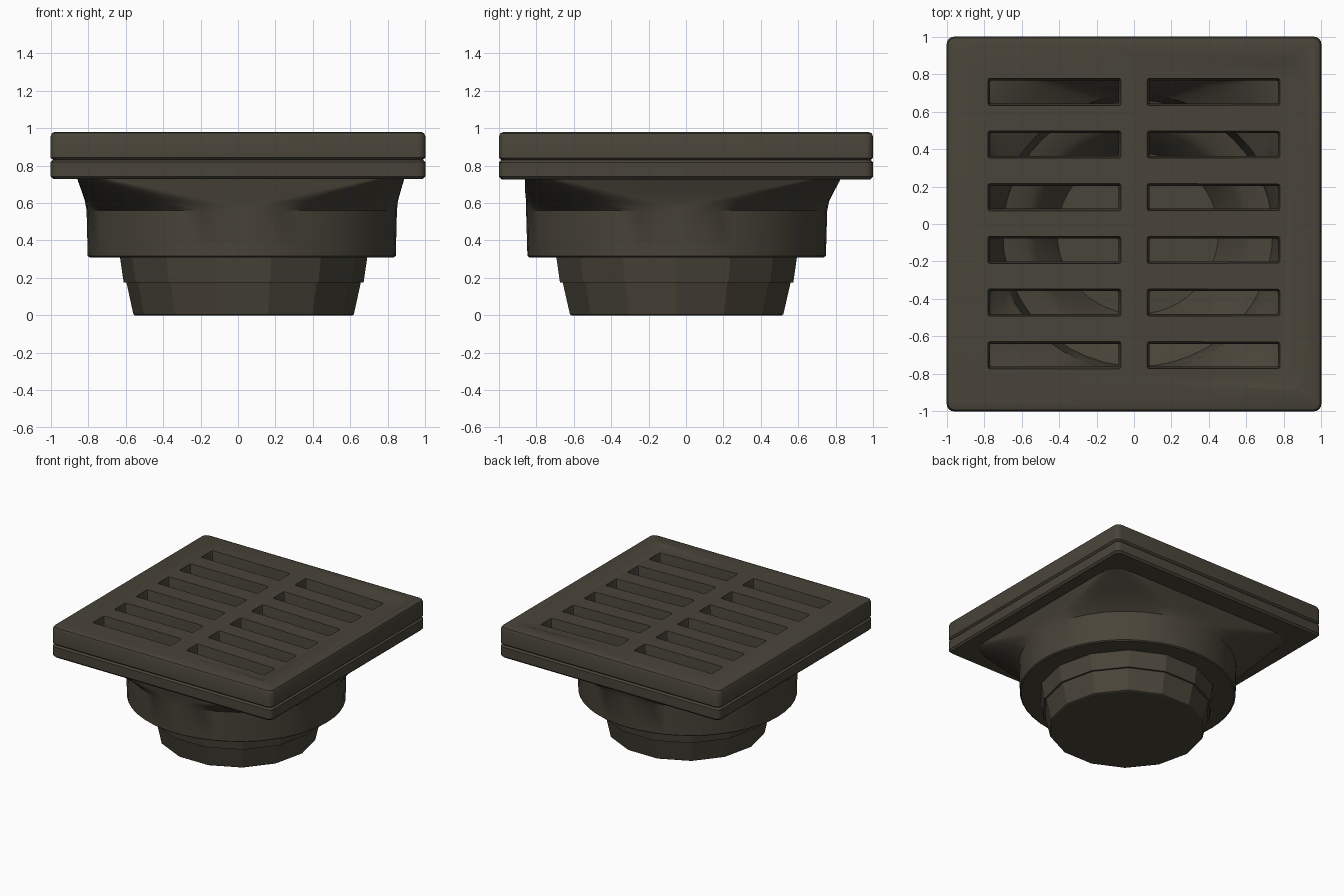
import bpy, bmesh, math

if "Cube" in bpy.data.objects:
    bpy.data.objects.remove(bpy.data.objects["Cube"])

metal = bpy.data.materials.new("dark bronze")
metal.diffuse_color = (0.066, 0.058, 0.041, 1.0)
metal.use_nodes = True
metal.node_tree.nodes["Principled BSDF"].inputs["Base Color"].default_value = metal.diffuse_color


def rounded(hx, hy, rx, ry, z, cx=0.0, cy=0.0, seg=8):
    """Rounded rectangle ring; an ellipse when the radii equal the half sizes."""
    pts = []
    for q, (sx, sy) in enumerate(((1, 1), (-1, 1), (-1, -1), (1, -1))):
        for i in range(seg + 1):
            a = math.pi / 2 * (q + i / seg)
            pts.append((cx + sx * (hx - rx) + rx * math.cos(a),
                        cy + sy * (hy - ry) + ry * math.sin(a), z))
    return pts


def box(h, r, z):
    return rounded(h, h, r, r, z, seg=4)


def circle(rx, ry, z, cx, cy):
    return rounded(rx, ry, rx, ry, z, cx, cy, seg=12)


def polygon(rx, ry, z, cx, cy, sides=14):
    return [(cx + rx * math.cos(2 * math.pi * k / sides),
             cy + ry * math.sin(2 * math.pi * k / sides), z) for k in range(sides)]


def loft(name, stacks, closed=False, angle=30):
    """Skin each stack of rings; cap the ends, or close it into a hollow frame."""
    bm = bmesh.new()
    for rings in stacks:
        loops = [[bm.verts.new(p) for p in ring] for ring in rings]
        n = len(loops[0])
        pairs = list(zip(loops, loops[1:]))
        if closed:
            pairs.append((loops[-1], loops[0]))
        for a, b in pairs:
            for i in range(n):
                j = (i + 1) % n
                bm.faces.new((a[i], a[j], b[j], b[i]))
        if not closed:
            bm.faces.new(loops[0])
            bm.faces.new(loops[-1])
    bmesh.ops.remove_doubles(bm, verts=bm.verts, dist=0.0005)
    bmesh.ops.recalc_face_normals(bm, faces=bm.faces)
    me = bpy.data.meshes.new(name)
    bm.to_mesh(me)
    bm.free()
    me.materials.append(metal)
    ob = bpy.data.objects.new(name, me)
    bpy.context.collection.objects.link(ob)
    smooth(ob, angle)
    return ob


def smooth(ob, angle):
    bpy.ops.object.select_all(action='DESELECT')
    ob.select_set(True)
    bpy.context.view_layer.objects.active = ob
    bpy.ops.object.shade_smooth_by_angle(angle=math.radians(angle))


def cut(ob, cutter):
    bpy.ops.object.select_all(action='DESELECT')
    bpy.context.view_layer.objects.active = ob
    ob.select_set(True)
    mod = ob.modifiers.new("cut", 'BOOLEAN')
    mod.operation, mod.solver, mod.object = 'DIFFERENCE', 'EXACT', cutter
    bpy.ops.object.modifier_move_to_index(modifier=mod.name, index=0)
    bpy.ops.object.modifier_apply(modifier=mod.name)
    bpy.data.objects.remove(cutter)


# Grate plate
grate = loft("grate_plate", [[box(0.985, 0.035, 0.828), box(1, 0.04, 0.842),
                              box(1, 0.04, 0.955), box(0.993, 0.04, 0.973),
                              box(0.975, 0.035, 0.98)]])

# Shallow recess that tilts down towards the right edge
def tilted(inset, lift):
    ring = rounded(0.85 - inset, 0.89 - inset, 0.07, 0.07, 0, 0.05, 0)
    return [(x, y, 0.98 - 0.02 * x + lift) for x, y, _ in ring]

cut(grate, loft("recess_cutter", [[tilted(0.05, 0), tilted(0, 0.018), tilted(0, 0.1)]]))

# Two columns of six slots, slightly narrower at the bottom
slots = []
for side in (-1, 1):
    for k in range(6):
        cx, cy = side * 0.425, 0.705 - 0.281 * k
        slots.append([rounded(0.355 - d, 0.073 - d, 0.01, 0.01, z, cx, cy, seg=2)
                      for d, z in ((0.012, 0.8), (0.012, 0.87), (0, 0.985), (0, 1.1))])
cut(grate, loft("slot_cutter", slots))
smooth(grate, 28)

# Frame plate below the grate
loft("frame_plate", [[box(0.985, 0.035, 0.727), box(1, 0.04, 0.742),
                      box(1, 0.04, 0.818), box(0.985, 0.035, 0.832),
                      box(0.79, 0.09, 0.832), box(0.79, 0.09, 0.727)]], closed=True)

# Bowl: inner floor, ledge and wall, then the outer wall from square rim to round
X, Y = 0.02, -0.05
loft("drain_bowl", [[
    circle(0.43, 0.43, 0.10, X, Y),
    circle(0.55, 0.55, 0.30, X, Y),
    circle(0.60, 0.60, 0.34, X, Y),
    circle(0.72, 0.71, 0.37, X, Y),
    circle(0.76, 0.74, 0.55, X, Y),
    rounded(0.78, 0.77, 0.45, 0.45, 0.66, 0.01, -0.02, 12),
    rounded(0.79, 0.79, 0.10, 0.10, 0.74, 0.0, 0.0, 12),
    rounded(0.875, 0.845, 0.12, 0.12, 0.74, 0.015, -0.015, 12),
    rounded(0.868, 0.84, 0.22, 0.22, 0.715, 0.015, -0.02, 12),
    rounded(0.85, 0.825, 0.46, 0.46, 0.66, 0.017, -0.035, 12),
    rounded(0.835, 0.81, 0.68, 0.66, 0.61, 0.018, -0.045, 12),
    circle(0.828, 0.805, 0.56, X, Y),
    circle(0.822, 0.798, 0.318, X, Y),
    circle(0.812, 0.788, 0.31, X, Y),
    circle(0.60, 0.60, 0.31, X, Y),
    circle(0.50, 0.50, 0.06, X, Y)]], angle=35)

# Stepped outlet: neck and spigot, left faceted
loft("outlet_neck", [[
    polygon(0.50, 0.50, 0.05, 0.03, Y),
    polygon(0.61, 0.61, 0.312, 0.03, Y),
    polygon(0.66, 0.66, 0.312, 0.03, Y),
    polygon(0.64, 0.64, 0.175, 0.03, Y),
    polygon(0.625, 0.625, 0.175, 0.03, Y),
    polygon(0.588, 0.585, 0.005, 0.03, Y),
    polygon(0.58, 0.577, 0.0, 0.03, Y)]], angle=20)
